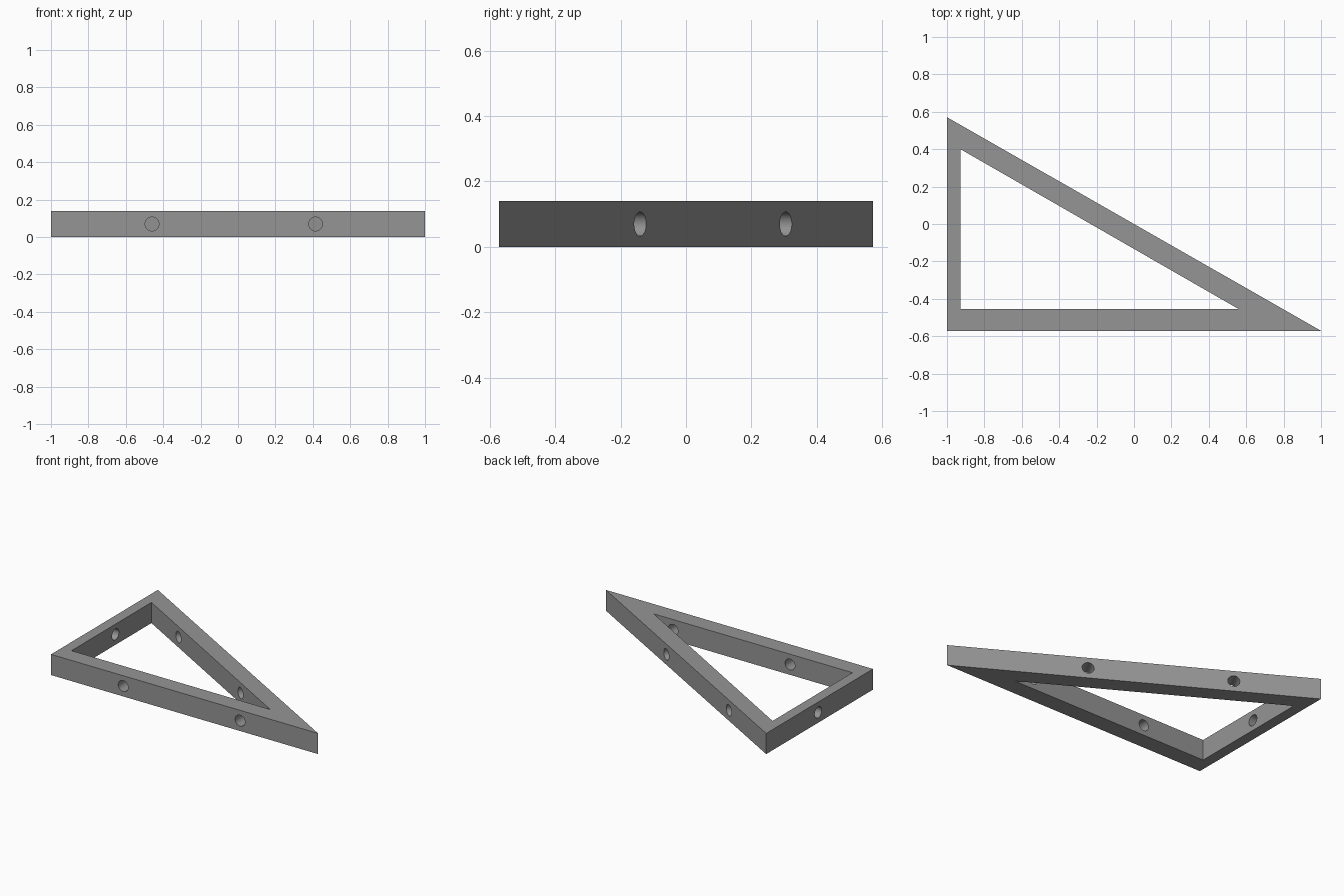
import bpy, bmesh
from mathutils import Vector

if "Cube" in bpy.data.objects:
    bpy.data.objects.remove(bpy.data.objects["Cube"])

HEIGHT = 0.14
HOLE_RADIUS = 0.037
OUTER = [(-1, -0.571), (1, -0.571), (-1, 0.571)]
INNER = [(-0.928, -0.455), (0.56, -0.455), (-0.928, 0.40)]

grey = bpy.data.materials.new("grey")
grey.diffuse_color = (0.3, 0.3, 0.3, 1)
grey.use_nodes = True
grey.node_tree.nodes["Principled BSDF"].inputs["Base Color"].default_value = grey.diffuse_color

# Triangular frame: flat ring of three mitred bars, extruded upward
bm = bmesh.new()
outer = [bm.verts.new((x, y, 0)) for x, y in OUTER]
inner = [bm.verts.new((x, y, 0)) for x, y in INNER]
ring = []
for i in range(3):
    j = (i + 1) % 3
    ring.append(bm.faces.new((outer[i], outer[j], inner[j], inner[i])))
top = bmesh.ops.extrude_face_region(bm, geom=ring, use_keep_orig=True)
for v in top["geom"]:
    if isinstance(v, bmesh.types.BMVert):
        v.co.z = HEIGHT
bmesh.ops.recalc_face_normals(bm, faces=bm.faces)
mesh = bpy.data.meshes.new("triangular_frame")
bm.to_mesh(mesh)
bm.free()
frame = bpy.data.objects.new("triangular_frame", mesh)
bpy.context.collection.objects.link(frame)
mesh.materials.append(grey)


# Round holes drilled square to each bar
def drill(x, y, direction):
    bpy.ops.mesh.primitive_cylinder_add(vertices=48, radius=HOLE_RADIUS,
                                        depth=0.2, location=(x, y, HEIGHT / 2))
    cutter = bpy.context.object
    cutter.name = "hole_cutter"
    cutter.hide_render = True
    cutter.rotation_euler = Vector(direction).to_track_quat('Z', 'Y').to_euler()
    cutter.data.materials.append(grey)
    mod = frame.modifiers.new("hole", 'BOOLEAN')
    mod.operation = 'DIFFERENCE'
    mod.solver = 'EXACT'
    mod.object = cutter
    return cutter


cutters = [drill(x, -0.513, (0, 1, 0)) for x in (-0.46, 0.415)]
cutters.append(drill(-0.964, 0.015, (1, 0, 0)))
normal = Vector((1.142, 2, 0)).normalized()
for y in (-0.14, 0.305):
    x = -1 + 2 * (0.571 - y) / 1.142
    mid = Vector((x, y, 0)) - normal * 0.056
    cutters.append(drill(mid.x, mid.y, normal))

# Apply the holes and smooth their walls
bpy.ops.object.select_all(action='DESELECT')
frame.select_set(True)
bpy.context.view_layer.objects.active = frame
for mod in list(frame.modifiers):
    bpy.ops.object.modifier_apply(modifier=mod.name)
for cutter in cutters:
    bpy.data.objects.remove(cutter)
bpy.ops.object.shade_smooth_by_angle()
